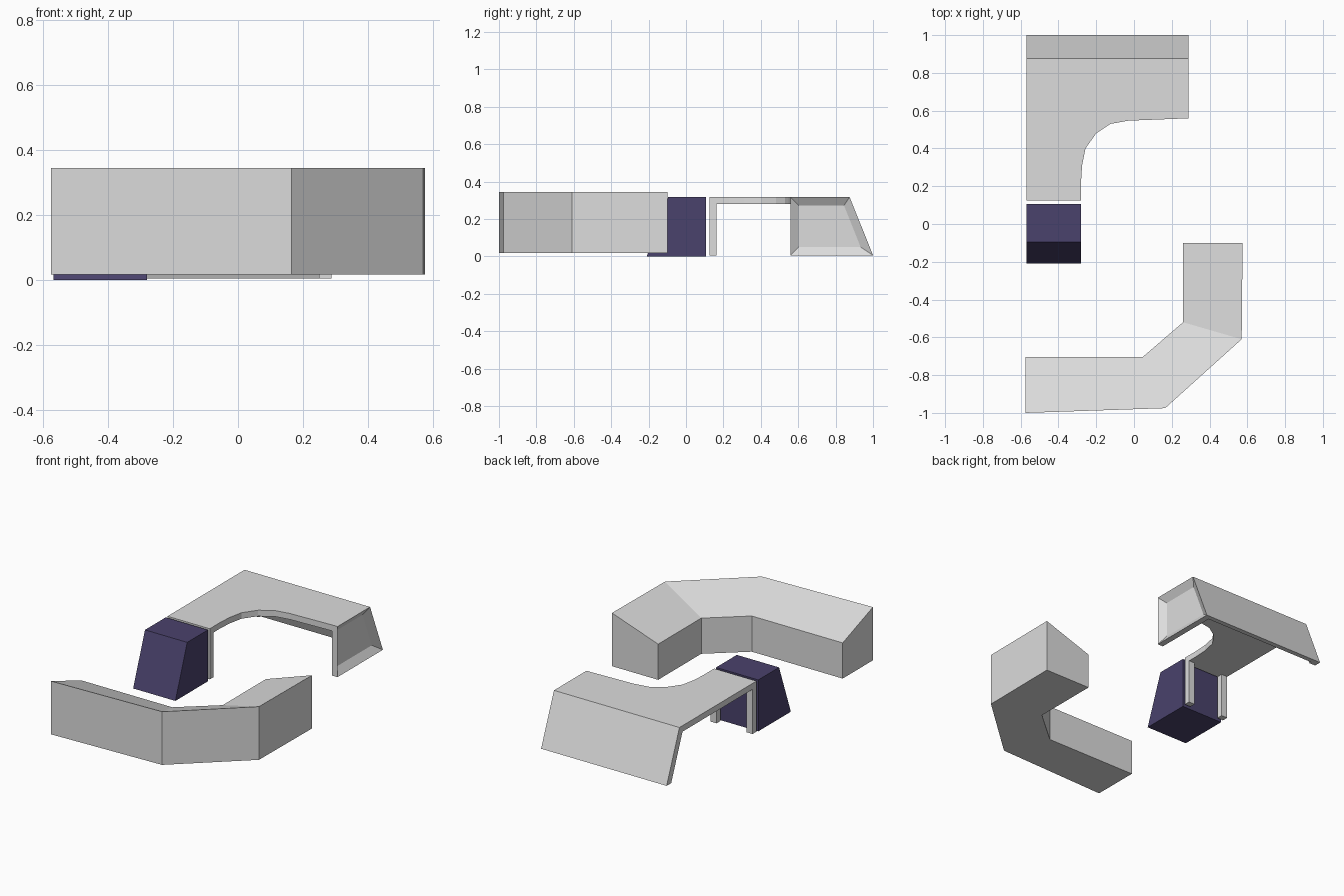
import bpy, bmesh

cube = bpy.data.objects.get("Cube")
if cube:
    bpy.data.objects.remove(cube, do_unlink=True)


def material(name, rgb):
    m = bpy.data.materials.new(name)
    m.use_nodes = True
    m.diffuse_color = (*rgb, 1)
    m.node_tree.nodes["Principled BSDF"].inputs["Base Color"].default_value = (*rgb, 1)
    return m


GREY = material("light grey", (0.72, 0.72, 0.72))
NAVY = material("dark violet blue", (0.068, 0.054, 0.15))


def finish(name, bm, mat):
    bmesh.ops.recalc_face_normals(bm, faces=bm.faces[:])
    mesh = bpy.data.meshes.new(name)
    bm.to_mesh(mesh)
    bm.free()
    mesh.materials.append(mat)
    obj = bpy.data.objects.new(name, mesh)
    bpy.context.collection.objects.link(obj)
    return obj


def prism(profile, axis, lo, hi):
    """Extrude a flat profile along x (points are y, z) or z (points are x, y)."""
    bm = bmesh.new()

    def place(p, d):
        return (d, *p) if axis == "x" else (*p, d)

    a, b = [[bm.verts.new(place(p, d)) for p in profile] for d in (lo, hi)]
    bm.faces.new(a[::-1])
    bm.faces.new(b)
    n = len(profile)
    for i in range(n):
        j = (i + 1) % n
        bm.faces.new((a[i], a[j], b[j], b[i]))
    return bm


# Angled front counter, its top sloping down towards the inside
outer = [(-0.575, -1.0), (0.165, -0.975), (0.57, -0.61), (0.575, -0.1)]
inner = [(-0.575, -0.705), (0.045, -0.705), (0.26, -0.52), (0.26, -0.1)]
BASE, HIGH, LOW = 0.017, 0.345, 0.237
bm = bmesh.new()
rings = []
for o, i in zip(outer, inner):
    rings.append([bm.verts.new(p) for p in
                  ((*o, BASE), (*o, HIGH), (*i, LOW), (*i, BASE))])
for r, s in zip(rings, rings[1:]):
    for k in range(4):
        m = (k + 1) % 4
        bm.faces.new((r[k], r[m], s[m], s[k]))
bm.faces.new(rings[0])
bm.faces.new(rings[-1])
finish("front_counter", bm, GREY)

# Wedge-fronted cabinet
wedge = [(-0.21, 0), (0.107, 0), (0.107, 0.317), (-0.095, 0.317)]
finish("cabinet", prism(wedge, "x", -0.568, -0.28), NAVY)

# Desk top with the curved inner corner
LEFT, RIGHT, FLOOR, UNDER, TOP = 0.288, -0.568, 0.005, 0.28, 0.317
PANEL = 0.25
outline = [(RIGHT, 0.125), (-0.28, 0.125), (-0.28, 0.23), (-0.275, 0.31), (-0.257, 0.4),
           (-0.2, 0.48), (-0.125, 0.53), (-0.03, 0.547), (PANEL, 0.558),
           (PANEL, 0.845), (RIGHT, 0.845)]
finish("desk_top", prism(outline, "z", UNDER, TOP), GREY)

# Leaning back panel, with a thicker rail at its open end
lean = [(0.875, TOP), (1, FLOOR)]
finish("back_panel", prism(lean + [(0.97, FLOOR), (0.845, TOP)], "x", -0.525, PANEL), GREY)
rail = lean + [(0.955, FLOOR), (0.845, UNDER), (0.845, TOP)]
finish("back_rail", prism(rail, "x", RIGHT, -0.525), GREY)

# Side panel with a recessed outer face
bm = prism(lean + [(0.558, FLOOR), (0.558, TOP)], "x", PANEL, LEFT)
bm.normal_update()
face = max(bm.faces, key=lambda f: f.calc_center_median().x)
bmesh.ops.inset_region(bm, faces=[face], thickness=0.045, use_even_offset=True)
bmesh.ops.translate(bm, verts=face.verts[:], vec=(-0.03, 0, 0))
finish("side_panel", bm, GREY)

# Two front legs
leg = [(0.125, FLOOR), (0.163, FLOOR), (0.163, UNDER), (0.125, UNDER)]
for name, x in (("right_leg", RIGHT), ("left_leg", -0.322)):
    finish(name, prism(leg, "x", x, x + 0.042), GREY)
